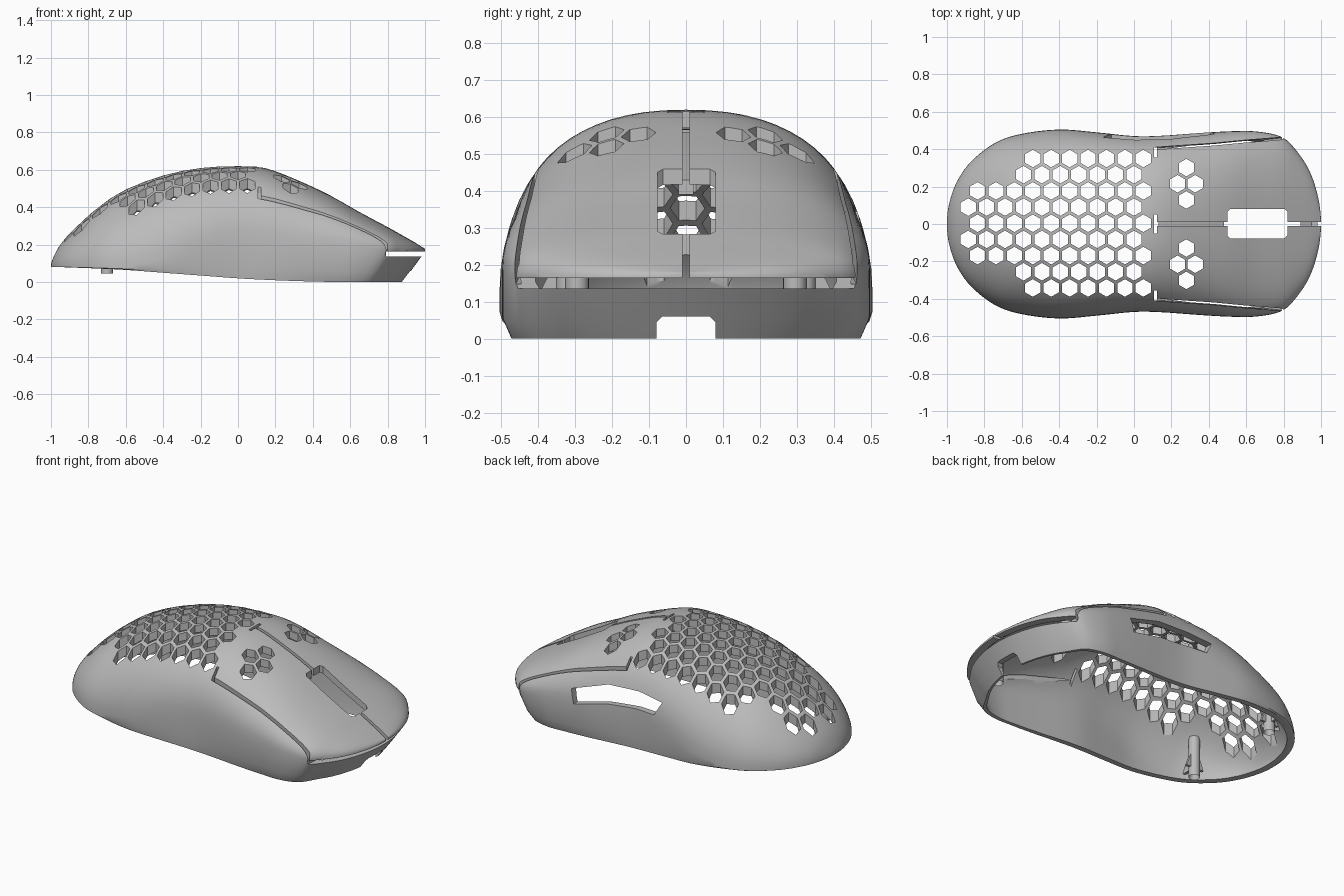
import bpy, bmesh, math
from mathutils import Vector

if "Cube" in bpy.data.objects:
    bpy.data.objects.remove(bpy.data.objects["Cube"], do_unlink=True)

grey = bpy.data.materials.new("grey plastic")
grey.use_nodes = True
grey.diffuse_color = (0.5, 0.5, 0.5, 1)
grey.node_tree.nodes["Principled BSDF"].inputs["Base Color"].default_value = grey.diffuse_color


def make_object(name, bm):
    bmesh.ops.recalc_face_normals(bm, faces=bm.faces)
    mesh = bpy.data.meshes.new(name)
    bm.to_mesh(mesh)
    bm.free()
    mesh.materials.append(grey)
    obj = bpy.data.objects.new(name, mesh)
    bpy.context.scene.collection.objects.link(obj)
    return obj


def add_prism(bm, points, along):
    face = bm.faces.new([bm.verts.new(p) for p in points])
    moved = bmesh.ops.extrude_face_region(bm, geom=[face], use_keep_orig=True)
    bmesh.ops.translate(bm, vec=along, verts=[v for v in moved["geom"] if isinstance(v, bmesh.types.BMVert)])


def prism(name, points, along):
    bm = bmesh.new()
    add_prism(bm, points, along)
    return make_object(name, bm)


def box(name, x0, x1, y0, y1, z0, z1, corner=0.0):
    c = corner
    if c:
        pts = [(x0 + c, y0), (x1 - c, y0), (x1, y0 + c), (x1, y1 - c),
               (x1 - c, y1), (x0 + c, y1), (x0, y1 - c), (x0, y0 + c)]
    else:
        pts = [(x0, y0), (x1, y0), (x1, y1), (x0, y1)]
    return prism(name, [(x, y, z0) for x, y in pts], (0, 0, z1 - z0))


# Body stations: x, half width, top height, widest height, bottom height
STATIONS = [Vector(s) for s in (
    (-1, 0, .08, .08, .08), (-.99, .10, .125, .081, .08), (-.95, .22, .20, .082, .08),
    (-.87, .335, .29, .083, .077), (-.74, .435, .405, .084, .072), (-.6, .482, .495, .085, .065),
    (-.4, .505, .57, .125, .05), (-.2, .49, .61, .19, .035), (0, .47, .62, .225, .02),
    (.15, .472, .608, .225, .012), (.33, .485, .54, .21, .005), (.5, .495, .46, .2, .001),
    (.65, .495, .375, .185, 0), (.79, .465, .3, .17, 0), (.87, .39, .255, .166, 0),
    (.94, .28, .215, .164, 0), (.985, .14, .187, .163, 0), (1, 0, .176, .163, 0))]


def clamp(v):
    return min(max(v, 0), 1)


def reflected(end, inner):
    p = 2 * end - inner
    p[0] = inner[0]
    return p


def smooth_stations(steps):
    s = [reflected(STATIONS[0], STATIONS[1])] + STATIONS + [reflected(STATIONS[-1], STATIONS[-2])]
    rows = []
    for a, b, c, d in zip(s, s[1:], s[2:], s[3:]):
        for i in range(steps):
            t = i / steps
            rows.append(b + (c - a) * (t / 2) + (2 * a - 5 * b + 4 * c - d) * (t * t / 2)
                        + (3 * b - a - 3 * c + d) * (t ** 3 / 2))
    return rows + [STATIONS[-1]]


def section(row, arc_steps=16):
    x, w, top, wide, low = row
    # Round over the tail, squarer towards the nose
    power = 1 - .13 * clamp((x + .6) / .6) - .07 * clamp((x - .4) / .4)
    foot = .985 - .035 * clamp(x / .5)
    half = [(w * foot, low), (w, low + (wide - low) * .3)]
    for i in range(arc_steps + 1):
        a = math.pi / 2 * i / arc_steps
        half.append((w * math.cos(a) ** power if i < arc_steps else 0,
                     wide + (top - wide) * math.sin(a) ** power))
    loop = half + [(-y, z) for y, z in reversed(half[:-1])]
    lean = .73 * clamp((x - .5) / .4)
    return [Vector((x - lean * max(0, .163 - z), y, z)) for y, z in loop]


def loft(name, scale=(1, 1, 1), floor=None):
    bm = bmesh.new()
    rings = []
    for row in smooth_stations(5):
        pts = [Vector((p.x * scale[0], p.y * scale[1], p.z * scale[2])) for p in section(row)]
        if floor is not None:
            pts[0].z = pts[-1].z = floor
        rings.append([bm.verts.new(p) for p in pts])
    n = len(rings[0])
    for a, b in zip(rings, rings[1:]):
        for j in range(n):
            k = (j + 1) % n
            bm.faces.new((a[j], a[k], b[k], b[j]))
    bmesh.ops.remove_doubles(bm, verts=bm.verts, dist=.0002)
    return make_object(name, bm)


shell = loft("mouse_shell")
cutters = [loft("cavity_cutter", (.96, .92, .93), -.1)]

# Honeycomb holes over the palm and small clusters in the buttons
PITCH, ROW = .0985, .0865
centres = []
for k in range(-4, 5):
    count = 10 if abs(k) < 3 else 7
    first = .05 if k % 2 == 0 else 0
    centres += [(first - PITCH * i, k * ROW + .004) for i in range(count)]
for side in (-1, 1):
    centres += [(.28 + dx, side * (.215 + dy)) for dx, dy in ((0, ROW), (0, -ROW), (.047, 0), (-.047, 0))]
bm = bmesh.new()
for x, y in centres:
    corners = [math.radians(60 * i + 30) for i in range(6)]
    add_prism(bm, [(x + .047 * math.cos(a), y + .047 * math.sin(a), .02) for a in corners], (0, 0, 1))
cutters.append(make_object("honeycomb_cutter", bm))

# Wheel opening, centre split, nose gap and cable notch
cutters += [
    box("wheel_cutter", .5, .82, -.077, .08, .15, 1, .015),
    box("split_cutter", .12, 1.1, -.01, .01, .15, 1),
    box("split_end_cutter", .108, .122, -.05, .05, .3, 1),
    box("nose_gap_cutter", .79, 1.1, -.6, .6, .136, .164),
    prism("cable_cutter", [(.7, y, z) for y, z in
          ((-.08, -.1), (.08, -.1), (.08, .045), (.065, .06), (-.065, .06), (-.08, .045))], (.4, 0, 0)),
]

# Slits between the buttons and the side walls, cut from above
slit = [(.115, .4, .39), (.43, .42, .28), (.6, .436, .21), (.72, .446, .165), (.8, .455, .145)]
for side, label in ((-1, "right"), (1, "left")):
    bm = bmesh.new()
    strip = [(x, side * (y - .007), z) for x, y, z in slit]
    strip += [(x, side * (y + .007), z) for x, y, z in reversed(slit)]
    add_prism(bm, strip, (0, side * .02, .3))
    bmesh.ops.triangulate(bm, faces=bm.faces)
    cutters.append(make_object(label + "_slit_cutter", bm))
    y0, y1 = sorted((side * .355, side * .41))
    cutters.append(box(label + "_slit_end_cutter", .108, .122, y0, y1, .35, 1))

# Thumb button window
window = [(.41, .195), (.2, .245), (0, .265), (-.12, .265), (-.165, .345), (0, .365), (.2, .355), (.43, .28)]
cutters.append(prism("thumb_window_cutter", [(x, .36, z) for x, z in window], (0, .3, 0)))

bpy.context.view_layer.objects.active = shell
for cutter in cutters:
    cutter.hide_render = True
    mod = shell.modifiers.new(cutter.name, "BOOLEAN")
    mod.operation, mod.solver, mod.object = "DIFFERENCE", "EXACT", cutter
    bpy.ops.object.modifier_apply(modifier=mod.name)
    bpy.data.objects.remove(cutter, do_unlink=True)


# Screw posts with a recessed end
def post(name, x, y, z0, z1, radius):
    bm = bmesh.new()
    ring = [2 * math.pi * i / 20 for i in range(20)]
    add_prism(bm, [(x + radius * math.cos(a), y + radius * math.sin(a), z0) for a in ring], (0, 0, z1 - z0))
    bm.normal_update()
    end = min(bm.faces, key=lambda f: f.calc_center_median().z)
    bmesh.ops.inset_region(bm, faces=[end], thickness=radius * .45)
    bmesh.ops.translate(bm, verts=end.verts[:], vec=(0, 0, .04))
    return make_object(name, bm)


# Posts and their gussets
parts = [shell]
for side, label in ((-1, "right"), (1, "left")):
    y = side * .32
    parts.append(post(label + "_rear_post", -.7, y, .045, .29, .032))
    parts.append(prism(label + "_rear_gusset",
                       [(-.76, y - .008, .1), (-.64, y - .008, .1), (-.7, y - .008, .26)], (0, .016, 0)))
    parts.append(prism(label + "_rear_wall_fin",
                       [(-.708, y, .27), (-.708, y, .1), (-.708, side * .41, .1)], (.016, 0, 0)))
    parts.append(post(label + "_front_post", .73, side * .295, .1, .25, .032))

# Rib under the centre split
rib = [(.13, .56), (.3, .51), (.48, .43), (.48, .39), (.3, .47), (.13, .52)]
parts.append(prism("centre_rib", [(x, -.02, z) for x, z in rib], (0, .04, 0)))

bpy.ops.object.select_all(action="DESELECT")
for part in parts:
    part.select_set(True)
bpy.context.view_layer.objects.active = shell
bpy.ops.object.shade_smooth_by_angle(angle=math.radians(30))
